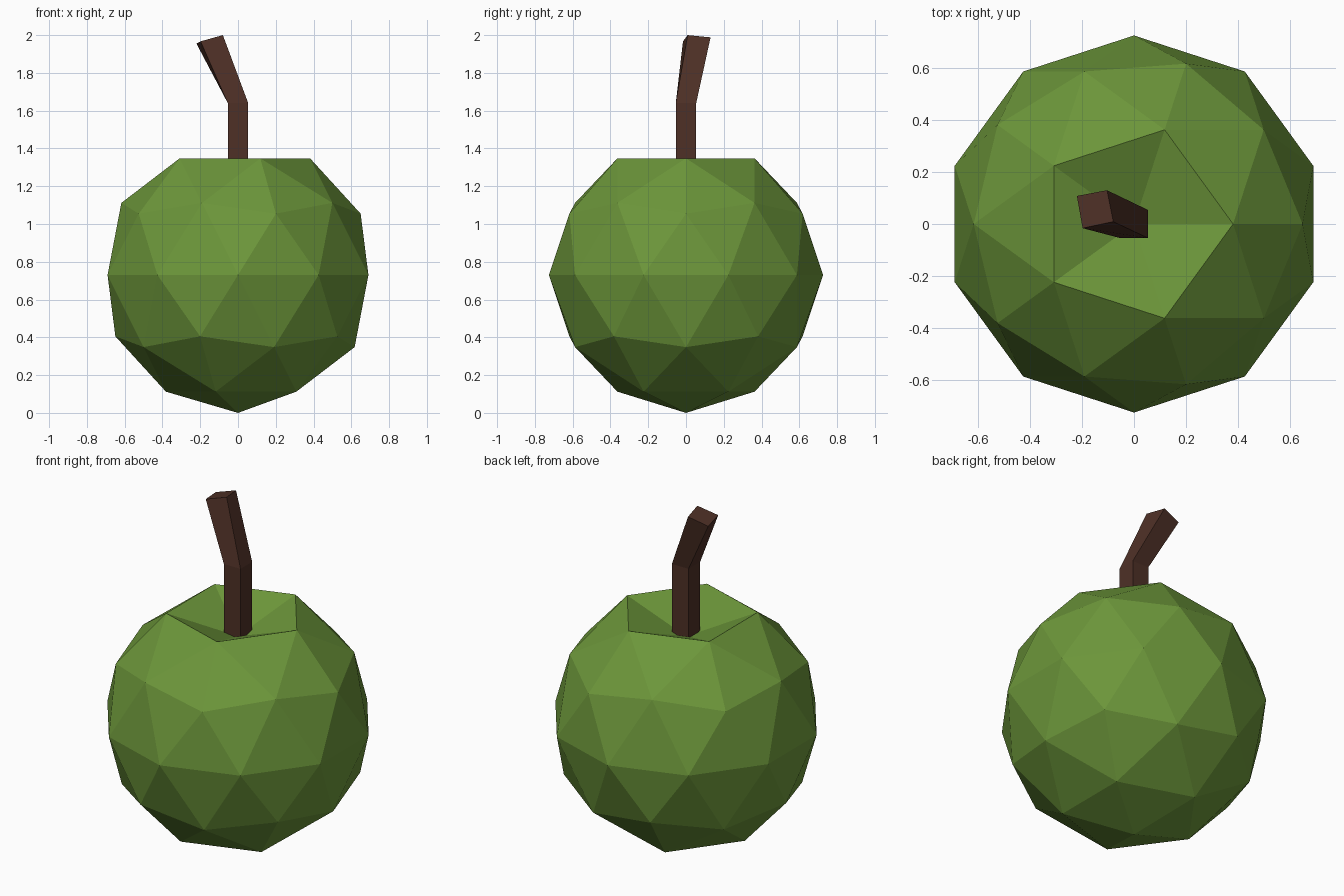
import bpy, bmesh
from mathutils import Vector

if "Cube" in bpy.data.objects:
    bpy.data.objects.remove(bpy.data.objects["Cube"])


def lin(c):
    c /= 255
    return c / 12.92 if c <= 0.04045 else ((c + 0.055) / 1.055) ** 2.4


def material(name, r, g, b):
    m = bpy.data.materials.new(name)
    m.diffuse_color = (lin(r), lin(g), lin(b), 1)
    m.use_nodes = True
    m.node_tree.nodes["Principled BSDF"].inputs["Base Color"].default_value = m.diffuse_color
    return m


def add_object(name, bm, mat):
    bmesh.ops.recalc_face_normals(bm, faces=bm.faces)
    mesh = bpy.data.meshes.new(name)
    bm.to_mesh(mesh)
    bm.free()
    mesh.materials.append(mat)
    obj = bpy.data.objects.new(name, mesh)
    bpy.context.collection.objects.link(obj)
    return obj


green = material("apple green", 108, 150, 58)
brown = material("stem brown", 78, 48, 38)

# Apple body: low-poly icosphere with its top vertex pushed down into a hollow
R, CZ = 0.726, 0.73
bm = bmesh.new()
bmesh.ops.create_icosphere(bm, subdivisions=2, radius=R)
bmesh.ops.translate(bm, verts=bm.verts, vec=(0, 0, CZ))
max(bm.verts, key=lambda v: v.co.z).co.z = 1.21
min(bm.verts, key=lambda v: v.co.z).co.z = 0.0
add_object("apple_body", bm, green)

# Stem: square bar, straight at first, then bent toward the back left
S = 0.054
square = [(-S, S), (S, S), (S, -S), (-S, -S)]
rings = [
    [(x, y, 1.16) for x, y in square],
    [(x, y, 1.64) for x, y in square],
    [(-0.22, 0.108, 1.955), (-0.104, 0.13, 1.988), (-0.08, 0.009, 2.0), (-0.198, -0.016, 1.967)],
]
bm = bmesh.new()
loops = [[bm.verts.new(Vector(p)) for p in ring] for ring in rings]
for lo, hi in zip(loops, loops[1:]):
    for i in range(4):
        j = (i + 1) % 4
        bm.faces.new((lo[i], lo[j], hi[j], hi[i]))
bm.faces.new(loops[0])
bm.faces.new(loops[-1])
add_object("stem", bm, brown)
